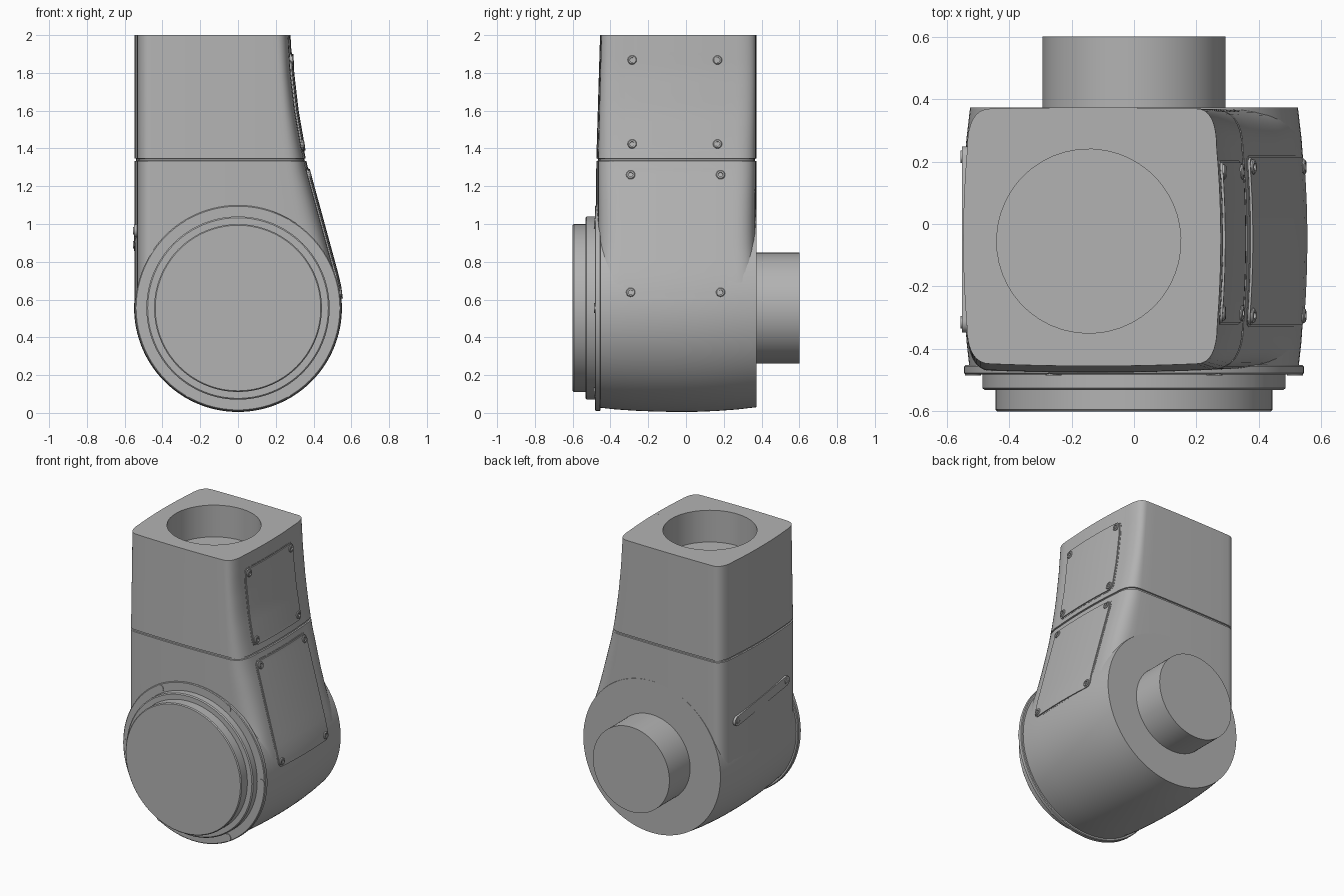
import bpy, bmesh
from math import sin, cos, pi, sqrt, atan, atan2, radians
from mathutils import Vector

cube = bpy.data.objects.get("Cube")
if cube:
    bpy.data.objects.remove(cube)

grey = bpy.data.materials.new("machine grey")
grey.use_nodes = True
COLOR = (0.45, 0.45, 0.45, 1)
grey.diffuse_color = COLOR
grey.node_tree.nodes["Principled BSDF"].inputs["Base Color"].default_value = COLOR


def loft(name, rings):
    """Skin a list of equal-length rings and cap both ends."""
    bm = bmesh.new()
    rows = [[bm.verts.new(p) for p in ring] for ring in rings]
    n = len(rows[0])
    for a, b in zip(rows, rows[1:]):
        for i in range(n):
            j = (i + 1) % n
            bm.faces.new((a[i], a[j], b[j], b[i]))
    bm.faces.new(rows[0])
    bm.faces.new(rows[-1])
    bmesh.ops.recalc_face_normals(bm, faces=bm.faces)
    mesh = bpy.data.meshes.new(name)
    bm.to_mesh(mesh)
    bm.free()
    mesh.materials.append(grey)
    ob = bpy.data.objects.new(name, mesh)
    bpy.context.collection.objects.link(ob)
    bpy.ops.object.select_all(action='DESELECT')
    ob.select_set(True)
    bpy.context.view_layer.objects.active = ob
    bpy.ops.object.shade_smooth_by_angle(angle=radians(30))
    return ob


def lathe(name, origin, axis, profile, n=96, phase=0.0):
    """Turn (distance, radius) pairs around an axis."""
    q = Vector(axis).to_track_quat('Z', 'Y')
    o = Vector(origin)
    return loft(name, [[o + q @ Vector((r * cos(phase + 2 * pi * i / n),
                                        r * sin(phase + 2 * pi * i / n), d))
                        for i in range(n)] for d, r in profile])


def curve(z, points):
    """Linear interpolation through (z, value) pairs listed from the top down."""
    for (z1, v1), (z0, v0) in zip(points, points[1:]):
        if z >= z0:
            return v0 + (v1 - v0) * (z - z0) / (z1 - z0)
    return points[-1][1]


# Neck shape by height
RIGHT = [(2, .278), (1.8, .289), (1.6, .312), (1.4, .347), (1.28, .374),
         (.69, .535), (.6, .547)]
FRONT = [(2, -.455), (1.34, -.475), (.6, -.478)]
FLAT_EDGE = [(2, .2), (1.3, .25), (1.03, .29), (.9, .335), (.8, .4), (.6, .5)]
BACK, LEFT, MID, BOW = .373, -.547, -.05, .012


def right_surface(y, z):
    return curve(z, RIGHT) - BOW * ((y - MID) / .28) ** 2


def section(z, inset=0.0):
    """Rounded, slightly bowed neck outline at one height."""
    front = curve(z, FRONT) + inset
    back, left = BACK - inset, LEFT + inset
    fx = curve(z, FLAT_EDGE)
    yb, yf = .24, -.32
    pts, flats = [], 10

    def edge(fn, a, b):
        pts.extend(fn(a + (b - a) * i / flats) for i in range(flats + 1))

    def corner(end, ctrl):
        a = Vector(pts[-1])
        e, c = Vector(end), Vector(ctrl)
        for i in range(1, 8):
            t = i / 8
            pts.append(tuple(a * (1 - t) ** 2 + c * 2 * t * (1 - t) + e * t * t))

    def rside(y): return (right_surface(y, z) - inset, y)
    def lside(y): return (left + BOW * ((y - MID) / .28) ** 2, y)
    def fside(x): return (x, front + .008 * ((x + .13) / .35) ** 2)
    def bside(x): return (x, back - .004 * ((x + .13) / .35) ** 2)

    lx = -.46
    edge(rside, yf, yb)
    corner(bside(fx), (rside(yb)[0], bside(fx)[1]))
    edge(bside, fx, lx)
    corner(lside(yb), (lside(yb)[0], bside(lx)[1]))
    edge(lside, yb, yf)
    corner(fside(lx), (lside(yf)[0], fside(lx)[1]))
    edge(fside, lx, fx)
    corner(rside(yf), (rside(yf)[0], fside(fx)[1]))
    return [Vector((x, y, z)) for x, y in pts]


# Neck with its seam groove and the round bore in the top
levels = [.6, .65, .7, .75, .8, .85, .9, .96, 1.03, 1.12, 1.2, 1.28, 1.333]
rings = [section(z) for z in levels]
rings += [section(1.335, .008), section(1.345, .008)]
rings += [section(1.347 + (2 - 1.347) * i / 10) for i in range(11)]
hole = Vector((-.145, -.055))
angles = [atan2(p.y - hole.y, p.x - hole.x) for p in rings[-1]]
for z in (2, 1.78):
    rings.append([Vector((hole.x + .295 * cos(a), hole.y + .295 * sin(a), z)) for a in angles])
loft("neck", rings)
lathe("top_marker", (.262, -.055, 1.999), (0, 0, 1), [(0, .014), (.002, .014)], 3, pi)

# Barrel-shaped joint drum, front flange, stepped cap and rear shaft
CZ = .555
drum = [(-.46, .527), (-.38, .536), (-.28, .543), (-.16, .548), (-.05, .55),
        (.06, .549), (.16, .545), (.27, .537), (.373, .525)]
lathe("joint_drum", (0, 0, CZ), (0, 1, 0), drum, 128)
lathe("front_flange", (0, 0, CZ), (0, 1, 0),
      [(-.482, .539), (-.478, .544), (-.456, .544), (-.452, .539)], 128)
lathe("flange_step", (0, 0, CZ), (0, 1, 0),
      [(-.532, .478), (-.526, .485), (-.47, .485)], 128)
lathe("front_cap", (0, 0, CZ), (0, 1, 0),
      [(-.6, .438), (-.594, .444), (-.52, .444)], 128)
lathe("rear_shaft", (0, 0, CZ), (0, 1, 0), [(.36, .293), (.6, .293)])
for k in range(6):
    a = k * pi / 3
    lathe("flange_screw", (.516 * cos(a), -.47, CZ + .516 * sin(a)), (0, -1, 0),
          [(0, .026), (.016, .026)], 24)


def cover(name, y0, y1, z0, z1, lift, radius):
    """Thin round-cornered plate that follows the neck's right side."""
    steps = [0, .1, .3, .6, 1]
    zs = [z0 + radius * s for s in steps]
    zs += [z0 + (z1 - z0) * i / 10 for i in range(1, 10)]
    zs += [z1 - radius * s for s in reversed(steps)]
    rows = []
    for z in zs:
        d = max(0, radius - min(z - z0, z1 - z))
        cut = radius - sqrt(max(0, radius ** 2 - d ** 2))
        ys = [y0 + cut + (y1 - y0 - 2 * cut) * i / 8 for i in range(9)]
        rows.append([Vector((right_surface(y, z) + lift, y, z)) for y in ys] +
                    [Vector((right_surface(y, z) - .02, y, z)) for y in reversed(ys)])
    loft(name, rows)


# Two access covers, each with a thin gasket and four socket screws
SCREW = [(-.02, .024), (.013, .024), (.017, .02), (.017, .012), (.008, .012)]
for name, y0, y1, z0, z1 in (("upper_cover", -.315, .197, 1.39, 1.9),
                             ("lower_cover", -.323, .213, .605, 1.29)):
    cover(name + "_gasket", y0 - .007, y1 + .007, z0 - .007, z1 + .007, .002, .037)
    cover(name, y0, y1, z0, z1, .009, .03)
    for y in (y0 + .03, y1 - .03):
        for z in (z0 + .032, z1 - .032):
            slope = (right_surface(y, z - .02) - right_surface(y, z + .02)) / .04
            lathe(name + "_screw", (right_surface(y, z), y, z), (1, 0, slope), SCREW, 20)

# Slanted strap with a bolt at each end on the left-hand wall
ends = (Vector((0, .215, .89)), Vector((0, -.315, .965)))
tilt = atan((ends[0].z - ends[1].z) / (ends[0].y - ends[1].y))
outline = []
for k, c in enumerate(ends):
    for i in range(13):
        a = tilt - pi / 2 + k * pi + pi * i / 12
        outline.append(c + .033 * Vector((0, cos(a), sin(a))))
loft("side_strap", [[p + Vector((x, 0, 0)) for p in outline] for x in (-.53, -.551)])
for c in ends:
    lathe("strap_bolt", (-.545, c.y, c.z), (-1, 0, 0),
          [(0, .02), (.01, .02), (.01, .011), (.007, .011)], 20)
